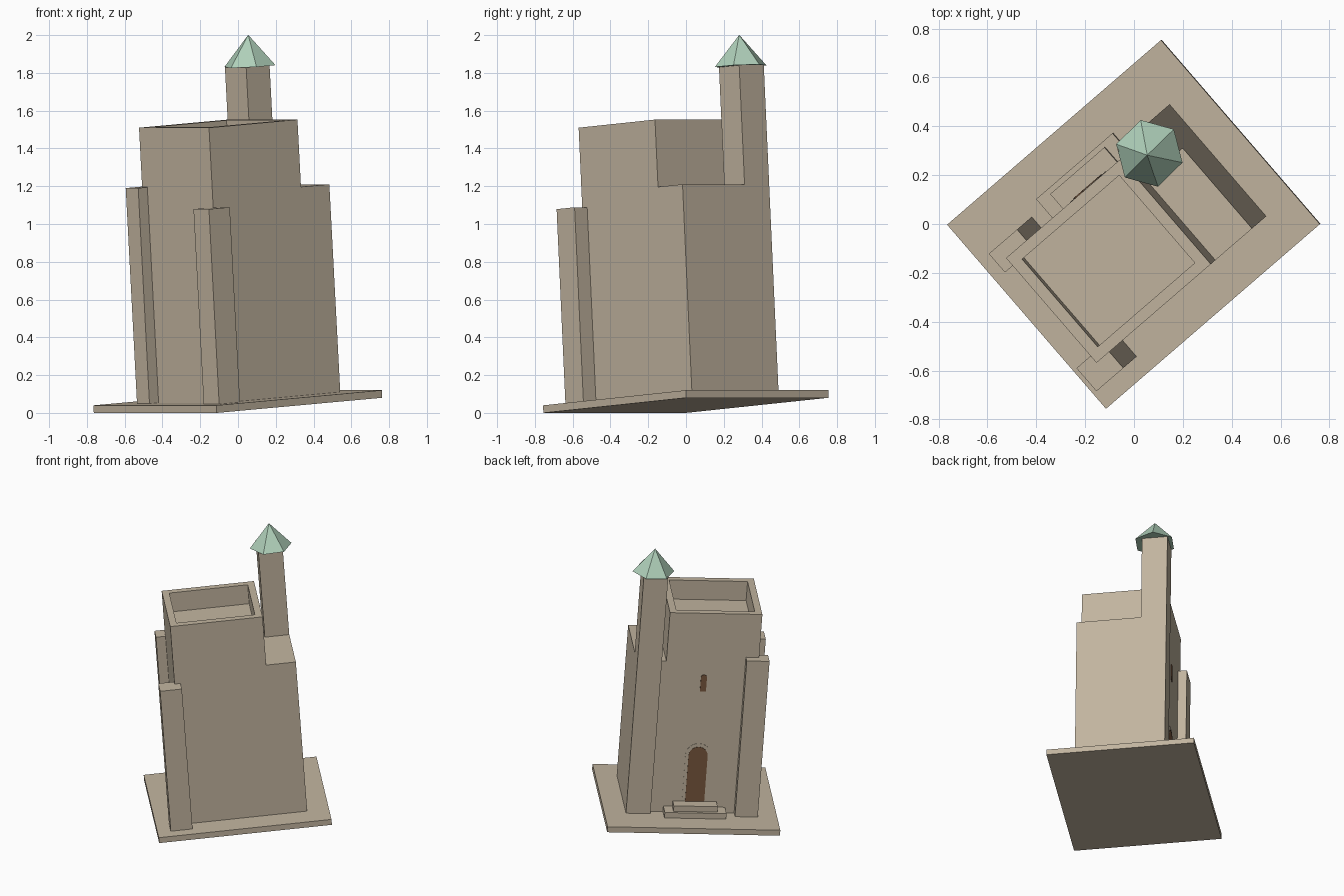
import bpy, bmesh, math
from mathutils import Matrix, Vector

cube = bpy.data.objects.get("Cube")
if cube:
    bpy.data.objects.remove(cube, do_unlink=True)

# The whole building is turned on its plot and leans a few degrees
LEAN = (Matrix.Translation((0, 0, 0.04))
        @ Matrix.Rotation(math.radians(40.8), 4, 'Z')
        @ Matrix.Rotation(math.radians(-3.96), 4, 'Y'))


def material(name, colour):
    m = bpy.data.materials.new(name)
    m.use_nodes = True
    m.diffuse_color = (*colour, 1)
    m.node_tree.nodes["Principled BSDF"].inputs["Base Color"].default_value = (*colour, 1)
    return m


STONE = material("warm stone", (0.54, 0.46, 0.35))
COPPER = material("green copper", (0.43, 0.63, 0.49))
WOOD = material("dark wood", (0.19, 0.095, 0.048))


def finish(name, bm, mat):
    bmesh.ops.recalc_face_normals(bm, faces=bm.faces)
    mesh = bpy.data.meshes.new(name)
    bm.to_mesh(mesh)
    bm.free()
    mesh.materials.append(mat)
    obj = bpy.data.objects.new(name, mesh)
    obj.matrix_world = LEAN
    bpy.context.collection.objects.link(obj)
    return obj


def box_mesh(low, high):
    low, high = Vector(low), Vector(high)
    bm = bmesh.new()
    bmesh.ops.create_cube(bm, size=1, matrix=Matrix.Translation((low + high) / 2)
                          @ Matrix.Diagonal((*(high - low), 1)))
    return bm


def box(name, low, high):
    return finish(name, box_mesh(low, high), STONE)


def arch_plate(name, half, bottom, top, depth, mat):
    # Round-headed plate standing on the door wall
    spring = top - half
    points = [(half, bottom)]
    points += [(half * math.cos(a), spring + half * math.sin(a))
               for a in (math.pi * i / 12 for i in range(13))]
    points.append((-half, bottom))
    bm = bmesh.new()
    face = bm.faces.new([bm.verts.new((x + DOOR_X, WALL, z)) for x, z in points])
    new = bmesh.ops.extrude_face_region(bm, geom=[face])["geom"]
    bmesh.ops.translate(bm, vec=(0, depth, 0),
                        verts=[v for v in new if isinstance(v, bmesh.types.BMVert)])
    return finish(name, bm, mat)


WALL = 0.237
DOOR_X = -0.025
GROUND = 0.04

# Ground slab
box("base_slab", (-0.58, -0.498, 0), (0.58, 0.498, GROUND))

# Main tower with a sunken roof behind its parapet
bm = box_mesh((-0.385, -0.33, GROUND), (0.235, WALL, 1.5))
top = max(bm.faces, key=lambda f: f.calc_center_median().z)
bmesh.ops.inset_region(bm, faces=[top], thickness=0.066)
well = bmesh.ops.extrude_discrete_faces(bm, faces=[top])["faces"][0]
bmesh.ops.translate(bm, vec=(0, 0, -0.14), verts=well.verts)
finish("main_tower", bm, STONE)

# Lower wing and stair turret
box("side_wing", (0.235, -0.33, GROUND), (0.434, WALL, 1.143))
box("stair_turret", (0.27, 0.104, GROUND), (0.434, 0.276, 1.78))

# Corner buttresses
box("door_side_buttress", (-0.449, 0.195, GROUND), (-0.296, 0.296, 1.184))
box("plain_side_buttress", (-0.491, -0.418, GROUND), (-0.345, -0.293, 1.075))

# Six-sided turret cap
bm = bmesh.new()
bmesh.ops.create_cone(bm, cap_ends=True, segments=6, radius1=0.141, radius2=0, depth=0.166,
                      matrix=Matrix.Translation((0.36, 0.178, 1.858))
                      @ Matrix.Rotation(math.radians(3.7 + 30), 4, 'Z')
                      @ Matrix.Rotation(0, 4, 'Z'))
bmesh.ops.remove_doubles(bm, verts=bm.verts, dist=0.0001)
finish("turret_cap", bm, COPPER)

# Door steps
box("lower_step", (-0.232, WALL, GROUND), (0.182, 0.339, 0.08))
box("upper_step", (-0.172, WALL, 0.08), (0.122, 0.317, 0.12))

# Door with its stone surround, and the slit window above
arch_plate("door_surround", 0.085, 0.12, 0.545, 0.002, STONE)
arch_plate("door", 0.064, 0.12, 0.52, 0.005, WOOD)
arch_plate("slit_window", 0.02, 0.93, 1.05, 0.005, WOOD)
